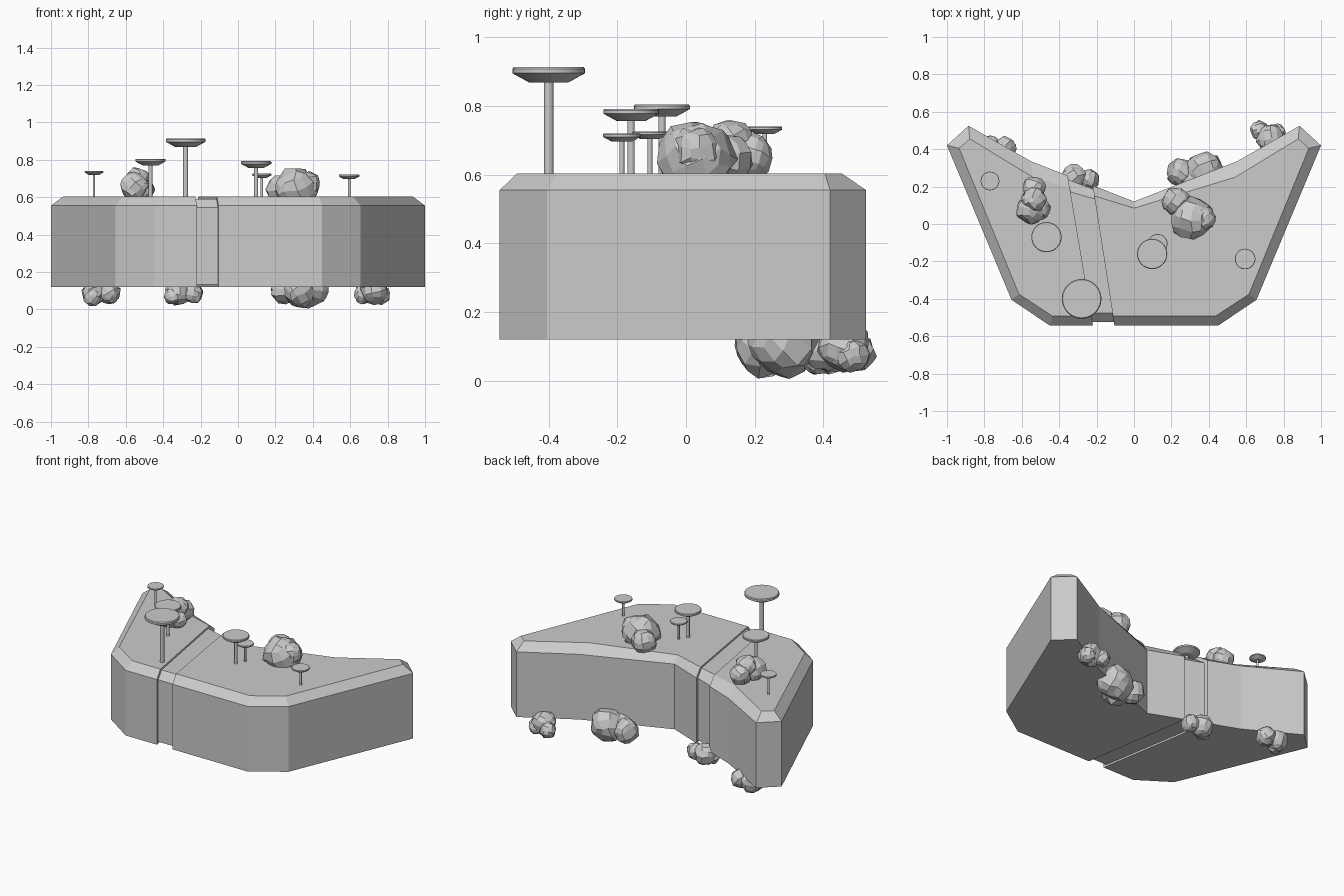
import bpy, bmesh, math, random
from mathutils import Vector, Matrix, Euler

if "Cube" in bpy.data.objects:
    bpy.data.objects.remove(bpy.data.objects["Cube"])

random.seed(4)


def finish(name, bm):
    bmesh.ops.recalc_face_normals(bm, faces=bm.faces)
    me = bpy.data.meshes.new(name)
    bm.to_mesh(me)
    bm.free()
    ob = bpy.data.objects.new(name, me)
    bpy.context.collection.objects.link(ob)
    return ob


# Half outlines of the crescent slab, front to back: lower edge and inset top
OUTER = [(0.45, -0.543), (0.655, -0.405), (1.0, 0.42), (0.885, 0.525), (0.55, 0.335)]
INNER = [(0.435, -0.493), (0.615, -0.375), (0.935, 0.405), (0.878, 0.455), (0.54, 0.25)]
Z_LOW, Z_EDGE, Z_TOP = 0.12, 0.555, 0.603


def full_ring(half, centre_y):
    return half + [(0, centre_y)] + [(-x, y) for x, y in reversed(half)]


def slab(name, cuts, shrink=1.0):
    """Chamfered slab, trimmed by vertical planes (point, outward normal)."""
    bm = bmesh.new()
    outer, inner = full_ring(OUTER, 0.12), full_ring(INNER, 0.085)
    rings = [[bm.verts.new((x, y, z)) for x, y in pts]
             for pts, z in ((outer, Z_LOW), (outer, Z_EDGE), (inner, Z_TOP))]
    n = len(outer)
    for a, b in zip(rings, rings[1:]):
        for i in range(n):
            j = (i + 1) % n
            bm.faces.new((a[i], a[j], b[j], b[i]))
    bm.faces.new(rings[0])
    bm.faces.new(rings[2])
    for v in bm.verts:
        v.co.y = -0.16 + (v.co.y + 0.16) * shrink
        v.co.z = 0.36 + (v.co.z - 0.36) * shrink
    for co, no in cuts:
        geom = bm.verts[:] + bm.edges[:] + bm.faces[:]
        bmesh.ops.bisect_plane(bm, geom=geom, plane_co=co, plane_no=no, clear_outer=True)
        bmesh.ops.holes_fill(bm, edges=[e for e in bm.edges if e.is_boundary])
    return finish(name, bm)


# Slab halves and the recessed core that forms the seam
left_co, right_co = Vector((-0.22, -0.54, 0)), Vector((-0.105, -0.54, 0))
left_no = Vector((0.76, 0.128, 0)).normalized()
right_no = Vector((0.74, 0.115, 0)).normalized()
slab("slab_left", [(left_co, left_no)])
slab("slab_right", [(right_co, -right_no)])
slab("slab_seam", [(left_co, -left_no), (right_co, right_no)], 0.95)


# Faceted rock clusters: lobes are (x, y, z, radius)
def rock_cluster(name, lobes):
    bm = bmesh.new()
    for x, y, z, r in lobes:
        part = bmesh.new()
        bmesh.ops.create_cube(part, size=2)
        bmesh.ops.subdivide_edges(part, edges=part.edges[:], cuts=2, use_grid_fill=True)
        rot = Euler([random.uniform(0, math.pi) for _ in range(3)]).to_matrix()
        for v in part.verts:
            jitter = Vector([random.uniform(-0.09, 0.09) for _ in range(3)])
            v.co = Vector((x, y, z)) + rot @ (v.co.normalized() + jitter) * r
        tmp = bpy.data.meshes.new("tmp")
        part.to_mesh(tmp)
        part.free()
        bm.from_mesh(tmp)
        bpy.data.meshes.remove(tmp)
    finish(name, bm)


rock_cluster("top_rock_left", [(-0.55, 0.075, 0.655, 0.08), (-0.535, 0.19, 0.655, 0.065),
                               (-0.535, 0.13, 0.695, 0.065), (-0.5, 0.08, 0.64, 0.055)])
rock_cluster("top_rock_right", [(0.31, 0.03, 0.645, 0.115), (0.37, 0.03, 0.67, 0.07),
                                (0.225, 0.12, 0.645, 0.075)])
rock_cluster("under_rock_1", [(-0.77, 0.41, 0.085, 0.065), (-0.69, 0.405, 0.09, 0.062),
                              (-0.78, 0.385, 0.065, 0.05)])
rock_cluster("under_rock_2", [(-0.32, 0.25, 0.09, 0.07), (-0.24, 0.24, 0.085, 0.055),
                              (-0.35, 0.22, 0.07, 0.045)])
rock_cluster("under_rock_3", [(0.38, 0.28, 0.115, 0.107), (0.25, 0.275, 0.105, 0.078),
                              (0.33, 0.23, 0.1, 0.09)])
rock_cluster("under_rock_4", [(0.73, 0.46, 0.1, 0.075), (0.67, 0.5, 0.08, 0.052),
                              (0.765, 0.485, 0.075, 0.05)])


# Flat-capped trees: stem and cap turned from one profile
def tree(name, x, y, r, top):
    h, s = 0.43 * r, 0.13 * r
    profile = [(s, 0.59), (s, top - h), (0.53 * r, top - h), (r, top - 0.4 * h),
               (r, top - 0.12 * h), (0.96 * r, top)]
    bm = bmesh.new()
    n = 32
    rings = [[bm.verts.new((x + pr * math.cos(2 * math.pi * i / n),
                            y + pr * math.sin(2 * math.pi * i / n), z))
              for i in range(n)] for pr, z in profile]
    for a, b in zip(rings, rings[1:]):
        for i in range(n):
            j = (i + 1) % n
            bm.faces.new((a[i], a[j], b[j], b[i]))
    bm.faces.new(rings[0])
    bm.faces.new(rings[-1])
    ob = finish(name, bm)
    bpy.ops.object.select_all(action='DESELECT')
    ob.select_set(True)
    bpy.context.view_layer.objects.active = ob
    bpy.ops.object.shade_smooth_by_angle(angle=math.radians(25))


TREES = [(-0.28, -0.40, 0.106, 0.914), (-0.468, -0.07, 0.081, 0.805),
         (-0.77, 0.23, 0.05, 0.74), (0.097, -0.16, 0.081, 0.792),
         (0.127, -0.105, 0.052, 0.726), (0.594, -0.187, 0.055, 0.72)]
for k, t in enumerate(TREES, 1):
    tree(f"tree_{k}", *t)
